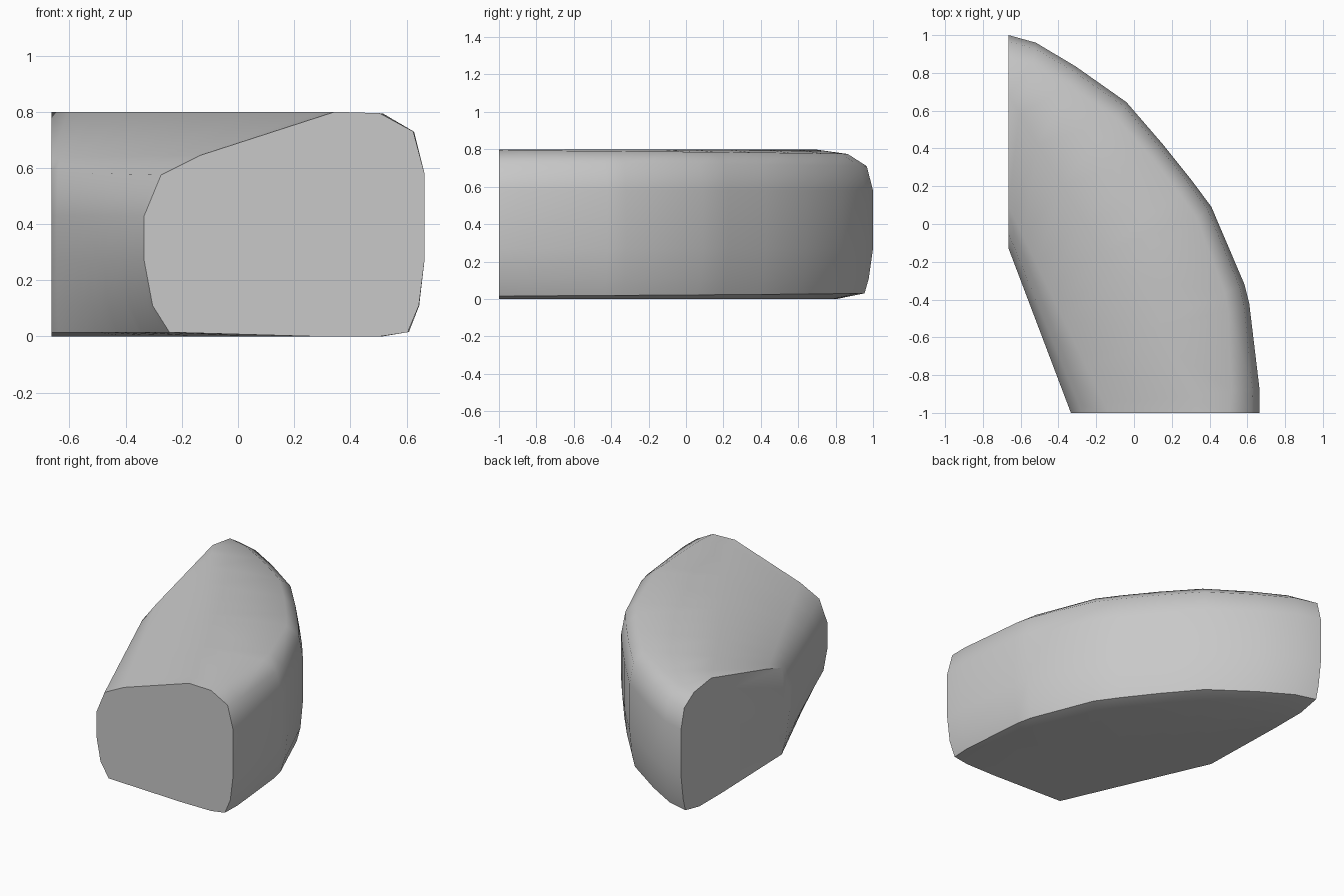
import bpy
import bmesh
import math
from mathutils import Vector

# Remove the default object
default_cube = bpy.data.objects.get("Cube")
if default_cube:
    bpy.data.objects.remove(default_cube, do_unlink=True)


def make_material(name, value):
    material = bpy.data.materials.new(name)
    material.use_nodes = True
    colour = (value, value, value, 1)
    material.diffuse_color = colour
    shader = next(n for n in material.node_tree.nodes if n.type == "BSDF_PRINCIPLED")
    shader.inputs["Base Color"].default_value = colour
    shader.inputs["Roughness"].default_value = 0.9
    return material


# Plan: outer curved wall from the front end to the back end
outer_path = [(.664, -1), (.664, -.87), (.61, -.42), (.585, -.32), (.41, .09),
              (.31, .225), (.15, .425), (-.04, .645), (-.31, .835), (-.52, .96), (-.664, 1)]
inner_front = Vector((-.334, -1))
inner_back = Vector((-.664, -.13))

# End profiles as (share of width from inner to outer side, height)
front_profile = [(0, .43), (0, .27), (.03, .11), (.09, .015), (.62, 0), (.84, 0),
                 (.94, .015), (.98, .11), (1, .27), (1, .58), (.96, .73),
                 (.84, .795), (.68, .8), (.2, .645), (.06, .575)]
back_profile = [(0, .43), (0, .27), (.03, .11), (.07, .015), (.62, 0), (.83, 0),
                (.96, .03), (.98, .11), (1, .27), (1, .58), (.97, .71),
                (.88, .775), (.72, .8), (.2, .635), (.07, .585)]


def path_shares(points):
    """Share of the total length reached at each point of the path."""
    lengths = [0.0]
    for start, end in zip(points, points[1:]):
        lengths.append(lengths[-1] + (end - start).length)
    return [length / lengths[-1] for length in lengths]


def build_section(bm, path, step, share):
    """One cross-section: straight runs inside, curved and fuller outside."""
    inner = inner_front.lerp(inner_back, share)
    fullness = 1.6 * share * (1 - share)
    ring = []
    for front, back in zip(front_profile, back_profile):
        across, height = Vector(front).lerp(Vector(back), share)
        if front[0] < .75:
            start = inner_front.lerp(path[0], front[0])
            end = inner_back.lerp(path[-1], back[0])
            place = start.lerp(end, share)
        else:
            across += (1 - across) * fullness
            place = inner.lerp(path[step], across)
        ring.append(bm.verts.new((place.x, place.y, height)))
    return ring


# Curved kerb stone: loft the sections and close both flat ends
bm = bmesh.new()
path = [Vector(point) for point in outer_path]
rings = [build_section(bm, path, step, share)
         for step, share in enumerate(path_shares(path))]
for ring, following in zip(rings, rings[1:]):
    for i in range(len(ring)):
        j = (i + 1) % len(ring)
        bm.faces.new((ring[i], ring[j], following[j], following[i]))
bm.faces.new(rings[0])
bm.faces.new(rings[-1])
bmesh.ops.recalc_face_normals(bm, faces=bm.faces)

mesh = bpy.data.meshes.new("curved_stone")
bm.to_mesh(mesh)
bm.free()
mesh.materials.append(make_material("stone grey", .58))
stone = bpy.data.objects.new("curved_stone", mesh)
bpy.context.collection.objects.link(stone)

# Soft rounded sides, crisp ends and base
bpy.ops.object.select_all(action="DESELECT")
stone.select_set(True)
bpy.context.view_layer.objects.active = stone
bpy.ops.object.shade_smooth_by_angle(angle=math.radians(50))
